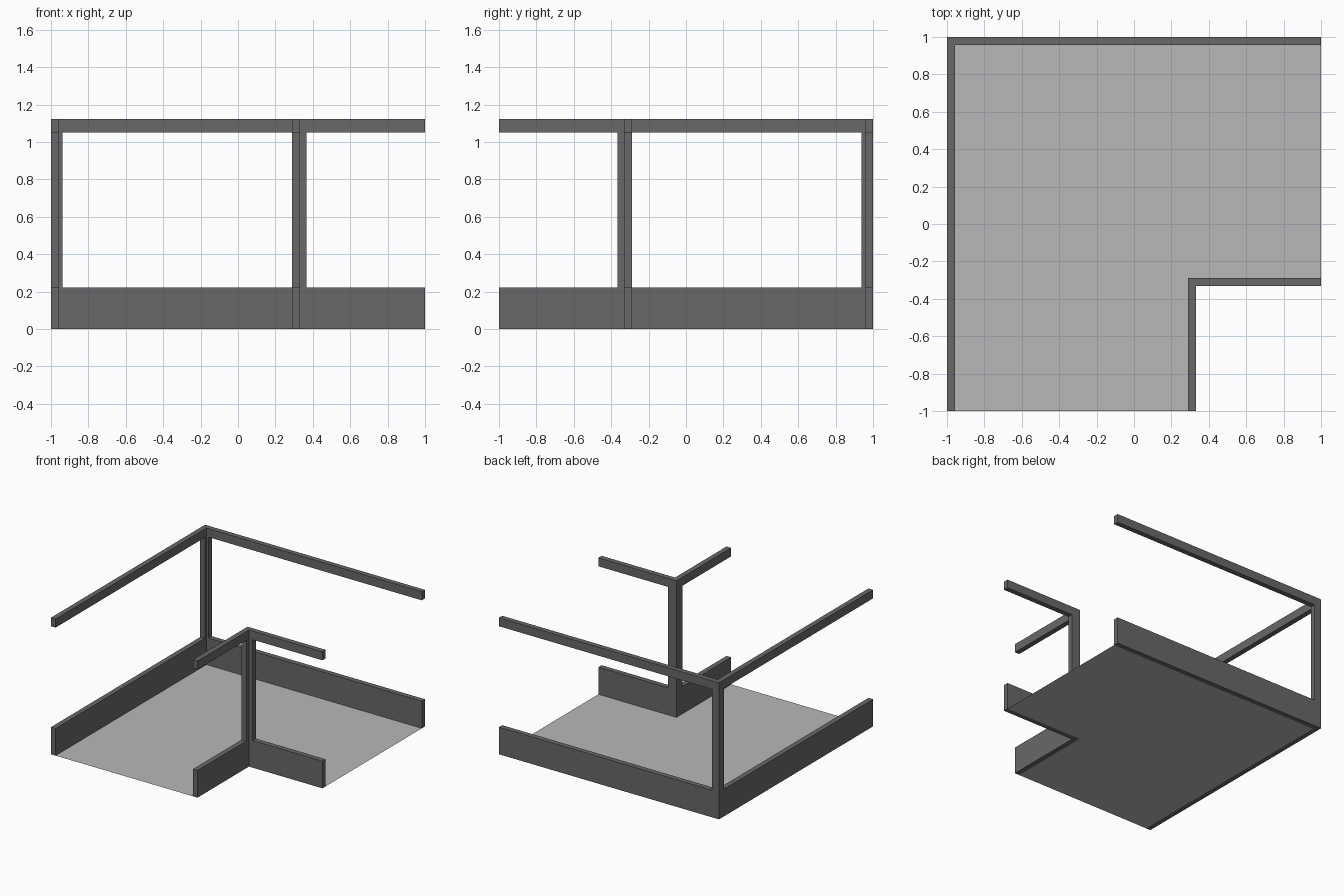
import bpy, bmesh

if "Cube" in bpy.data.objects:
    bpy.data.objects.remove(bpy.data.objects["Cube"])


def material(name, v):
    m = bpy.data.materials.new(name)
    m.diffuse_color = (v, v, v, 1)
    m.use_nodes = True
    m.node_tree.nodes["Principled BSDF"].inputs["Base Color"].default_value = m.diffuse_color
    return m


DARK = material("dark grey", 0.14)
LIGHT = material("light grey", 0.48)
T = 0.042  # wall and rail thickness


def extrude(name, outline, z0, z1, mat):
    """Flat outline, raised from z0 to z1 (left as a sheet if equal)."""
    bm = bmesh.new()
    face = bm.faces.new([bm.verts.new((x, y, z0)) for x, y in outline])
    if z1 > z0:
        res = bmesh.ops.extrude_face_region(bm, geom=[face], use_keep_orig=True)
        top = [g for g in res["geom"] if isinstance(g, bmesh.types.BMVert)]
        bmesh.ops.translate(bm, verts=top, vec=(0, 0, z1 - z0))
        bmesh.ops.recalc_face_normals(bm, faces=bm.faces)
    me = bpy.data.meshes.new(name)
    bm.to_mesh(me)
    bm.free()
    me.materials.append(mat)
    bpy.context.collection.objects.link(bpy.data.objects.new(name, me))


def corner(x, y, length):
    """L outline from corner (x, y), arms going +x and -y."""
    return [(x, y), (x, y - length), (x + T, y - length),
            (x + T, y - T), (x + length, y - T), (x + length, y)]


# Floor sheet between the walls
n = 0.29
extrude("floor", [(-1 + T, -1), (n, -1), (n, n * -1), (1, -n),
                  (1, 1 - T), (-1 + T, 1 - T)], 0, 0, LIGHT)

# Low wall, corner post and top rail at the outer and inner corners
for side, x, y, length, post in (("outer", -1, 1, 2, 0.063),
                                 ("inner", n, -n, 1 - n, 0.076)):
    extrude(side + "_wall", corner(x, y, length), 0, 0.223, DARK)
    extrude(side + "_post", corner(x, y, post), 0.223, 1.052, DARK)
    extrude(side + "_rail", corner(x, y, length), 1.052, 1.122, DARK)
